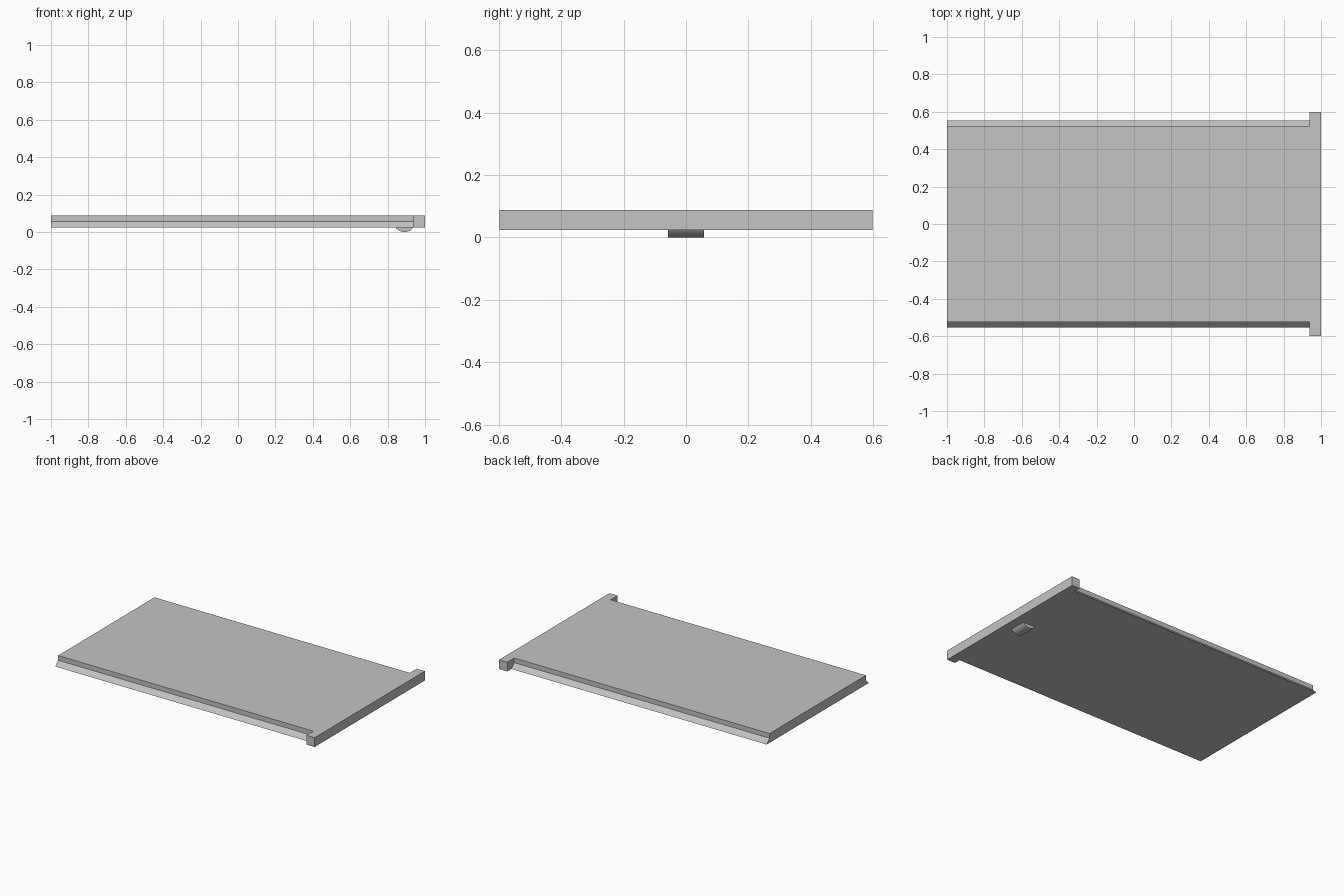
import bpy
import bmesh
import math
from mathutils import Vector

if "Cube" in bpy.data.objects:
    bpy.data.objects.remove(bpy.data.objects["Cube"], do_unlink=True)

grey = bpy.data.materials.new("plain grey")
grey.use_nodes = True
colour = (0.55, 0.55, 0.55, 1)
grey.diffuse_color = colour
grey.node_tree.nodes["Principled BSDF"].inputs["Base Color"].default_value = colour

BOTTOM, STEP, TOP = 0.024, 0.056, 0.088
BAR_X = 0.938


def extrude(name, points, move):
    """Sweep a closed outline along a straight line."""
    bm = bmesh.new()
    face = bm.faces.new([bm.verts.new(p) for p in points])
    result = bmesh.ops.extrude_face_region(bm, geom=[face])
    verts = [g for g in result["geom"] if isinstance(g, bmesh.types.BMVert)]
    bmesh.ops.translate(bm, verts=verts, vec=Vector(move))
    bmesh.ops.recalc_face_normals(bm, faces=bm.faces)
    mesh = bpy.data.meshes.new(name)
    bm.to_mesh(mesh)
    bm.free()
    mesh.materials.append(grey)
    obj = bpy.data.objects.new(name, mesh)
    bpy.context.collection.objects.link(obj)
    return obj


# Sliding panel with a sloped runner along both long sides
half = [(0.553, BOTTOM), (0.523, STEP), (0.523, TOP)]
outline = half + [(-y, z) for y, z in reversed(half)]
extrude("sliding_panel", [(-1, y, z) for y, z in outline], (BAR_X + 1, 0, 0))

# Wider end bar that stops the panel
bar = [(BAR_X, -0.598), (1, -0.598), (1, 0.598), (BAR_X, 0.598)]
extrude("end_bar", [(x, y, BOTTOM) for x, y in bar], (0, 0, TOP - BOTTOM))

# Rounded catch under the panel, set slightly into it
radius, segments = 0.058, 16
sweep = math.acos((radius - BOTTOM) / radius)
arc = []
for i in range(segments + 1):
    a = sweep * (2 * i / segments - 1)
    arc.append((0.89 + radius * math.sin(a), -0.057, radius - radius * math.cos(a)))
ends = [(arc[-1][0], -0.057, 0.03), (arc[0][0], -0.057, 0.03)]
catch = extrude("underside_catch", arc + ends, (0, 0.114, 0))
bpy.context.view_layer.objects.active = catch
catch.select_set(True)
bpy.ops.object.shade_smooth_by_angle(angle=math.radians(30))
